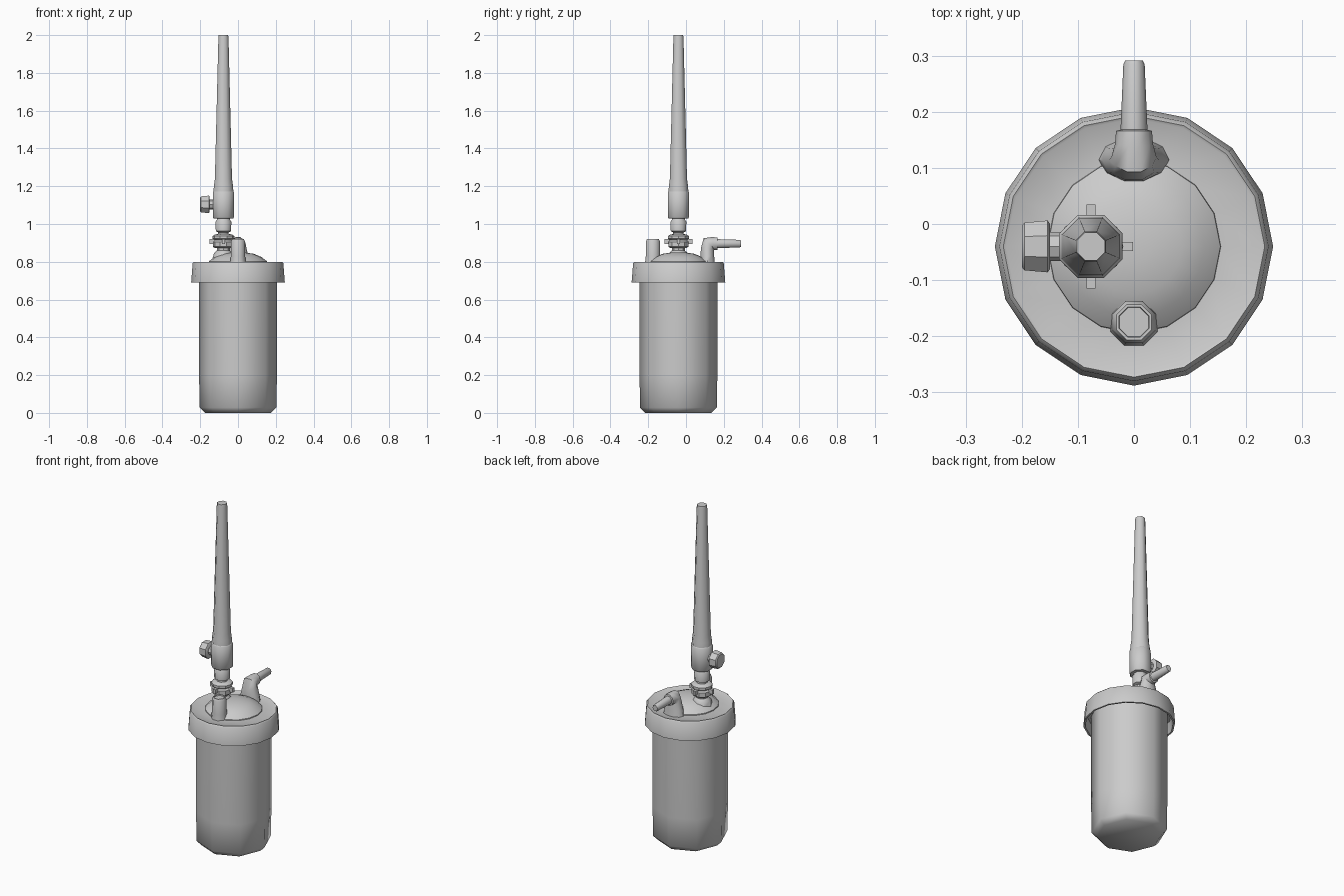
import bpy, bmesh
from math import sin, cos, pi, radians
from mathutils import Vector, Matrix

if "Cube" in bpy.data.objects:
    bpy.data.objects.remove(bpy.data.objects["Cube"])

CY = -0.04      # jar axis in y
SX = -0.077     # spray stem axis in x


def finish(name, bm, angle=40):
    bmesh.ops.remove_doubles(bm, verts=bm.verts, dist=1e-5)
    bmesh.ops.recalc_face_normals(bm, faces=bm.faces)
    me = bpy.data.meshes.new(name)
    bm.to_mesh(me)
    bm.free()
    ob = bpy.data.objects.new(name, me)
    bpy.context.collection.objects.link(ob)
    bpy.ops.object.select_all(action='DESELECT')
    ob.select_set(True)
    bpy.context.view_layer.objects.active = ob
    bpy.ops.object.shade_smooth_by_angle(angle=radians(angle))
    return ob


def skin(bm, rings):
    """Bridge consecutive vertex rings and cap both ends."""
    for a, b in zip(rings, rings[1:]):
        n = len(a)
        for i in range(n):
            bm.faces.new((a[i], a[(i + 1) % n], b[(i + 1) % n], b[i]))
    bm.faces.new(rings[0])
    bm.faces.new(rings[-1])


def lathe(name, profile, sides, loc, rot=None, phase=0.0, angle=40):
    """Turn (radius, height) points about an axis, capped at both ends."""
    m = Matrix.Translation(loc) @ (rot or Matrix())
    bm = bmesh.new()
    rings = [[bm.verts.new(m @ Vector((r * cos(phase + 2 * pi * i / sides),
                                       r * sin(phase + 2 * pi * i / sides), z)))
              for i in range(sides)] for r, z in profile]
    skin(bm, rings)
    return finish(name, bm, angle)


# Octagonal jar with a chamfered foot
lathe("jar", [(0.175, 0.0), (0.203, 0.028), (0.206, 0.2), (0.206, 0.77)], 8, (0, CY, 0), angle=60)

# Screw ring, open underneath, with flat lid top
lathe("screw_ring", [(0.15, 0.755), (0.228, 0.75), (0.238, 0.69), (0.248, 0.69),
                     (0.240, 0.792), (0.233, 0.800), (0.228, 0.797), (0.15, 0.797)],
      16, (0, CY, 0))

# Domed lid centre
lathe("lid_dome", [(0.156, 0.79), (0.154, 0.802), (0.125, 0.825), (0.085, 0.842), (0.03, 0.85)],
      16, (0, CY, 0))

# Short front post with a chamfered rim
lathe("front_post", [(0.046, 0.79), (0.041, 0.83), (0.040, 0.908), (0.034, 0.92), (0.029, 0.92),
                     (0.028, 0.914)], 8, (0, -0.175, 0), phase=pi / 8, angle=50)

# Outlet elbow: ring stations (y, z, tilt in degrees, half width, half depth)
bm = bmesh.new()
rings = []
for y, z, tilt, rx, rd in [(0.115, 0.79, 0, 0.064, 0.040), (0.113, 0.83, 0, 0.056, 0.038),
                           (0.113, 0.87, 0, 0.045, 0.036), (0.120, 0.898, 45, 0.040, 0.040),
                           (0.142, 0.897, 85, 0.034, 0.036), (0.166, 0.896, 90, 0.032, 0.034),
                           (0.168, 0.896, 90, 0.024, 0.025), (0.285, 0.896, 90, 0.019, 0.021),
                           (0.291, 0.896, 90, 0.016, 0.017)]:
    t = radians(tilt)
    rings.append([bm.verts.new((rx * cos(a), y + rd * sin(a) * cos(t), z - rd * sin(a) * sin(t)))
                  for a in (2 * pi * i / 10 for i in range(10))])
skin(bm, rings)
finish("outlet_elbow", bm, 50)

# Stem base, wing nut and neck
lathe("stem_base", [(0.060, 0.81), (0.050, 0.845), (0.034, 0.86), (0.034, 0.88)], 8, (SX, CY, 0))
lathe("nut", [(0.045, 0.872), (0.056, 0.880), (0.056, 0.906), (0.048, 0.914), (0.058, 0.922),
              (0.058, 0.936), (0.046, 0.944), (0.030, 0.947)], 10, (SX, CY, 0), angle=35)
for i in range(4):
    a = pi / 2 * i
    bm = bmesh.new()
    bmesh.ops.create_cube(bm, size=1, matrix=Matrix.Translation((SX, CY, 0.907))
                          @ Matrix.Rotation(a, 4, 'Z') @ Matrix.Translation((0.058, 0, 0))
                          @ Matrix.Diagonal((0.034, 0.016, 0.026, 1)))
    finish(f"nut_tab_{i + 1}", bm)
lathe("neck", [(0.030, 0.94), (0.030, 0.956), (0.044, 0.962), (0.045, 1.012), (0.038, 1.022),
               (0.036, 1.035)], 8, (SX, CY, 0), phase=pi / 8, angle=50)

# Valve body and tall tapered tube
lathe("valve_body", [(0.056, 1.03), (0.061, 1.036), (0.061, 1.168), (0.056, 1.174)], 8,
      (SX, CY, 0), phase=pi / 8, angle=50)
lathe("tall_tube", [(0.057, 1.17), (0.055, 1.20), (0.049, 1.24), (0.029, 1.985), (0.027, 2.0)], 8,
      (SX, CY, 0), phase=pi / 8, angle=50)

# Side knob on a short neck, pointing to -x
side = Matrix.Rotation(-pi / 2, 4, 'Y')
lathe("knob_neck", [(0.026, 0.04), (0.026, 0.08)], 8, (SX, CY, 1.104), side)
lathe("knob", [(0.044, 0.073), (0.050, 0.077), (0.046, 0.118), (0.040, 0.123)], 8,
      (SX, CY, 1.104), side, pi / 8)
